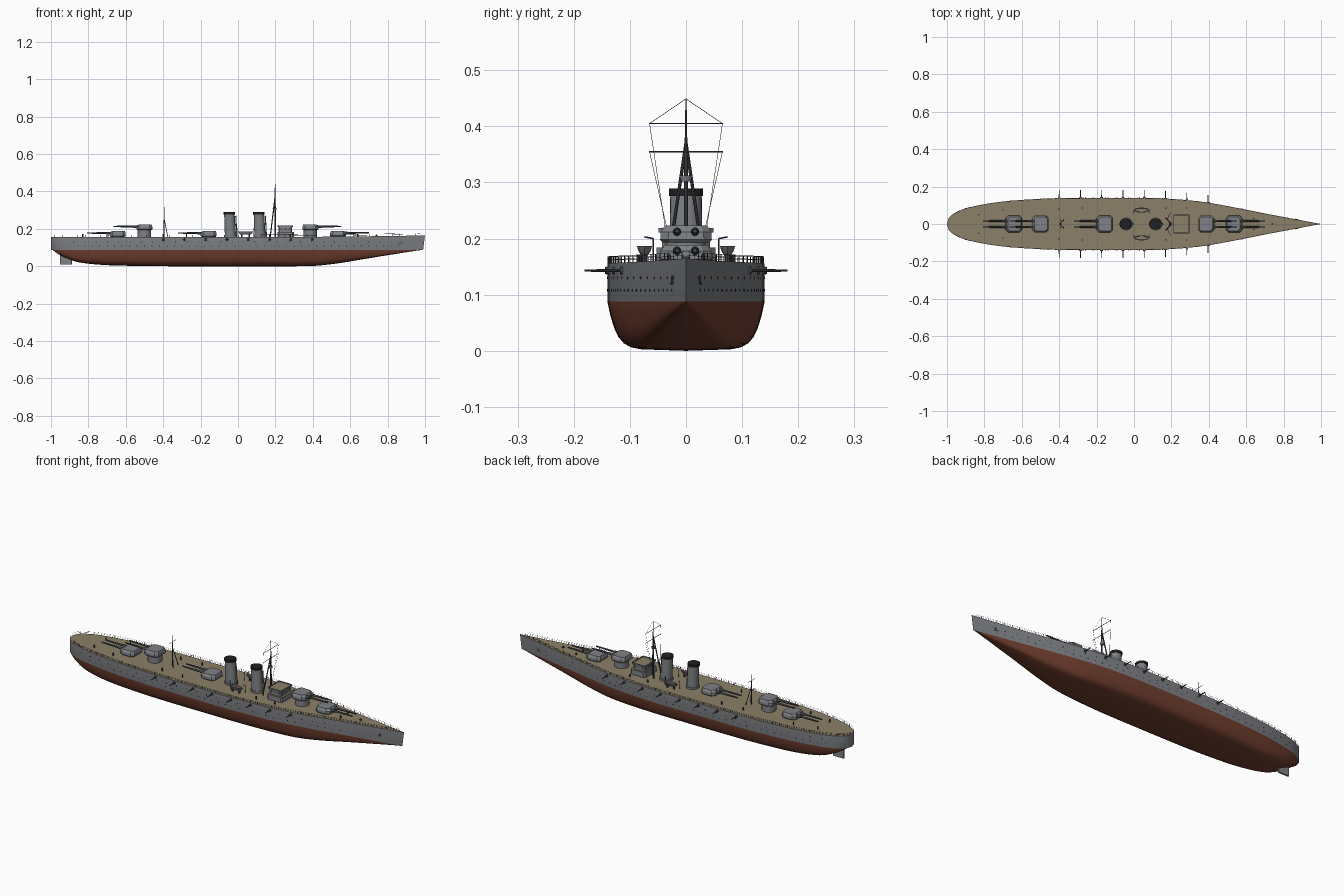
import bpy, bmesh, math
from mathutils import Vector, Matrix

if "Cube" in bpy.data.objects:
    bpy.data.objects.remove(bpy.data.objects["Cube"])


def mat(name, r, g, b):
    m = bpy.data.materials.new(name)
    m.diffuse_color = (r, g, b, 1)
    m.use_nodes = True
    m.node_tree.nodes["Principled BSDF"].inputs["Base Color"].default_value = m.diffuse_color
    return m


GREY = mat("hull grey", 0.21, 0.22, 0.235)
RED = mat("bottom red", 0.17, 0.05, 0.03)
DECK = mat("deck wood", 0.26, 0.215, 0.14)
STEEL = mat("dark steel", 0.06, 0.065, 0.072)
BLACK = mat("soot black", 0.015, 0.015, 0.017)


def finish(name, bm, *mats, smooth=None):
    bmesh.ops.recalc_face_normals(bm, faces=bm.faces)
    me = bpy.data.meshes.new(name)
    bm.to_mesh(me)
    bm.free()
    for m in mats:
        me.materials.append(m)
    ob = bpy.data.objects.new(name, me)
    bpy.context.collection.objects.link(ob)
    if smooth:
        bpy.context.view_layer.objects.active = ob
        bpy.ops.object.select_all(action='DESELECT')
        ob.select_set(True)
        bpy.ops.object.shade_smooth_by_angle(angle=math.radians(smooth))
    return ob


def rods(name, segs, r1, m, r2=None, n=8):
    """Straight (tapered) round bars between point pairs, as one object."""
    bm = bmesh.new()
    for a, b in segs:
        a, b = Vector(a), Vector(b)
        d = b - a
        M = Matrix.Translation((a + b) / 2) @ d.to_track_quat('Z', 'Y').to_matrix().to_4x4()
        bmesh.ops.create_cone(bm, cap_ends=True, segments=n, radius1=r1,
                              radius2=r1 if r2 is None else r2, depth=d.length, matrix=M)
    return finish(name, bm, m, smooth=40)


def loft(name, rings, m, top=None, smooth=None):
    """Skin a stack of (outline, z) rings and cap both ends."""
    bm = bmesh.new()
    rs = [[bm.verts.new((x, y, z)) for x, y in pts] for pts, z in rings]
    n = len(rs[0])
    for a, b in zip(rs, rs[1:]):
        for i in range(n):
            bm.faces.new((a[i], a[(i + 1) % n], b[(i + 1) % n], b[i]))
    bm.faces.new(rs[0][::-1])
    bm.faces.new(rs[-1]).material_index = 1 if top else 0
    return finish(name, bm, m, *([top] if top else []), smooth=smooth)


def rect(cx, hx, hy, c, cy=0):
    """Rectangle outline with cut corners."""
    q = [(hx, hy - c), (hx - c, hy), (c - hx, hy), (-hx, hy - c)]
    q += [(-x, -y) for x, y in q]
    return [(cx + x, cy + y) for x, y in q]


def circle(cx, r, n=24, cy=0, ry=None):
    return [(cx + r * math.cos(i * math.tau / n), cy + (ry or r) * math.sin(i * math.tau / n))
            for i in range(n)]


# Hull stations: x, half breadth, keel height
CTRL = [(-1, 0, .09), (-.99, .032, .086), (-.965, .054, .068), (-.92, .077, .045),
        (-.85, .096, .021), (-.72, .118, .007), (-.55, .132, .002), (-.35, .139, 0),
        (0, .14, 0), (.15, .137, 0), (.3, .126, 0), (.42, .11, .003), (.55, .086, .018),
        (.7, .056, .043), (.85, .027, .067), (.99, 0, .089)]
ST, STEP = [], 4
for i in range(len(CTRL) - 1):
    p = [Vector(CTRL[min(max(i + k, 0), len(CTRL) - 1)]) for k in (-1, 0, 1, 2)]
    for s in range(STEP):
        t = s / STEP
        ST.append(.5 * (2 * p[1] + (p[2] - p[0]) * t + (2 * p[0] - 5 * p[1] + 4 * p[2] - p[3]) * t * t
                        + (3 * p[1] - p[0] - 3 * p[2] + p[3]) * t ** 3))
ST.append(Vector(CTRL[-1]))


def half(x):
    for a, b in zip(ST, ST[1:]):
        if a.x <= x <= b.x:
            return a.y + (b.y - a.y) * (x - a.x) / (b.x - a.x)
    return 0


def deck_z(x):
    return .156 + .009 * max(0, x) ** 2


# Hull: section from keel to waterline, then the grey topside
WL = .088
SEC = [(0, 0), (.57, .03), (.70, .07), (.79, .15), (.86, .28), (.91, .45), (.96, .7), (1, 1)]
bm = bmesh.new()
grid = []
for x, b, k in ST:
    b, k = max(b, .0004), max(k, 0)
    side = [(x, b * u, min(k, WL - .001) + (WL - min(k, WL - .001)) * v) for u, v in SEC]
    side.append((x + .01 * max(0, x) ** 4, b, deck_z(x)))
    loop = side[::-1] + [(px, -y, z) for px, y, z in side[1:]]
    grid.append([bm.verts.new(c) for c in loop])
n = len(grid[0])
for a, b in zip(grid, grid[1:]):
    for i in range(n):
        f = bm.faces.new((a[i], a[(i + 1) % n], b[(i + 1) % n], b[i]))
        f.material_index = 2 if i == n - 1 else 0 if i in (0, n - 2) else 1
bm.faces.new(grid[0])
bm.faces.new(grid[-1][::-1])
finish("hull", bm, GREY, RED, DECK, smooth=35)
loft("rudder", [(rect(-.92, .033, .004, .002), .01), (rect(-.92, .033, .004, .002), .065)], GREY)

# Deck railing: stanchions and two wires
edge = [(x + .01 * max(0, x) ** 4, b - .0015, deck_z(x)) for x, b, k in ST if b > .003]
posts, wires = [], []
for s in (1, -1):
    for i in range(48):
        x = -.98 + i * .041
        y = s * (half(x) - .0015)
        posts.append(((x, y, deck_z(x)), (x, y, deck_z(x) + .012)))
    for h in (.006, .012):
        wires += [((a[0], s * a[1], a[2] + h), (b[0], s * b[1], b[2] + h))
                  for a, b in zip(edge, edge[1:])]
rods("rail_posts", posts, .0008, STEEL, n=5)
rods("rail_wires", wires, .0004, STEEL, n=4)

# Portholes in two rows, and side guns on ball mounts
ports = [((x, s * (half(x) - .003), z), (x, s * (half(x) + .0008), z))
         for s in (1, -1) for z, x0, k in ((.108, -.9, 44), (.13, -.88, 29))
         for x in [x0 + i * 1.76 / k for i in range(k + 1)]]
rods("portholes", ports, .0024, BLACK)
guns, mounts = [], []
for s in (1, -1):
    for i in range(8):
        x = -.4 + i * .1137
        b = half(x)
        guns.append(((x, s * (b - .005), .143), (x, s * (b + .041), .143)))
        mounts.append(((x, s * (b - .006), .143), (x, s * (b + .004), .143)))
rods("side_guns", guns, .003, STEEL, r2=.0018)
rods("side_gun_mounts", mounts, .009, STEEL, r2=.006, n=12)

# Anchors near the bow
rods("anchors", [seg for s in (1, -1) for seg in (
    ((.87, s * (half(.87) + .001), .134), (.87, s * (half(.87) + .002), .118)),
    ((.862, s * (half(.862) + .002), .12), (.878, s * (half(.878) + .002), .12)))], .002, STEEL)


# Main gun turrets: barbette, sloped house, twin barrels
def turret(name, x, z, d):
    loft(name + "_barbette", [(circle(x, .036), .15), (circle(x, .036), z)], GREY, smooth=40)
    loft(name + "_house", [(rect(x, .038, .042, .014), z - .002), (rect(x, .043, .046, .014), z + .003),
                           (rect(x, .042, .045, .014), z + .017),
                           (rect(x - d * .003, .035, .038, .012), z + .028)], GREY)
    zb = z + .017
    rods(name + "_barrels", [((x + d * .036, s * .016, zb), (x + d * .165, s * .016, zb + .001))
                             for s in (1, -1)], .0055, STEEL, r2=.0035, n=12)
    rods(name + "_barrel_sleeves", [((x + d * .03, s * .016, zb), (x + d * .06, s * .016, zb))
                                    for s in (1, -1)], .008, STEEL, r2=.006, n=12)


for name, x, z, d in (("fore_low", .535, .161, 1), ("fore_high", .387, .195, 1), ("middle", -.157, .16, -1),
                      ("aft_high", -.5, .195, -1), ("aft_low", -.643, .16, -1)):
    turret(name + "_turret", x, z, d)

# Funnels, raked slightly aft, with black caps
for name, x in (("aft_funnel", -.04), ("fore_funnel", .118)):
    loft(name + "_base", [(circle(x, .034), .15), (circle(x, .034), .166)], GREY, smooth=40)
    loft(name, [(circle(x, .03), .155), (circle(x - .006, .028), .278)], GREY, smooth=40)
    loft(name + "_cap", [(circle(x - .006, .0305), .276), (circle(x - .007, .0305), .289)], BLACK, smooth=40)
    rods(name + "_pipe", [((x + .034, 0, .16), (x + .028, 0, .27))], .003, GREY)

# Bridge: lower house, upper house, open wooden roof with a rim, windows
loft("bridge_lower", [(rect(.255, .045, .053, .008), .15), (rect(.255, .045, .053, .008), .184)], GREY, DECK)
loft("bridge_upper", [(rect(.253, .036, .043, .006), .18), (rect(.253, .036, .043, .006), .21),
                      (rect(.253, .041, .049, .006), .211), (rect(.253, .041, .049, .006), .219),
                      (rect(.253, .038, .046, .005), .219), (rect(.253, .038, .046, .005), .214)], GREY, DECK)
wins = [((.253 + d * .035, y, .199), (.253 + d * .0367, y, .199)) for d in (1, -1)
        for y in (-.03, -.015, 0, .015, .03)]
wins += [((.253 + dx, s * .042, .199), (.253 + dx, s * .0437, .199)) for s in (1, -1) for dx in (-.02, 0, .02)]
rods("bridge_windows", wins, .0045, BLACK, n=4)

# Fore tripod mast with yards, lookout top and rigging
rods("fore_mast", [((.2, 0, .155), (.198, 0, .38))], .0042, STEEL, r2=.003)
rods("fore_topmast", [((.198, 0, .375), (.198, 0, .45))], .0022, STEEL, r2=.001)
rods("fore_mast_legs", [((.172, s * .032, .155), (.198, 0, .37)) for s in (1, -1)], .003, STEEL)
loft("lookout_top", [(circle(.196, .009, 12), .302), (circle(.196, .011, 12), .312)], GREY)
rods("fore_yards", [((.198, -.066, z), (.198, .066, z)) for z in (.355, .405)], .0012, STEEL, n=6)
rods("fore_rigging", [seg for s in (1, -1) for seg in (
    ((.198, s * .065, .405), (.18, s * .034, .2)), ((.198, s * .065, .355), (.18, s * .03, .2)),
    ((.198, s * .065, .405), (.198, 0, .449)))], .0005, STEEL, n=4)

# Aft mast
rods("aft_mast", [((-.395, 0, .155), (-.395, 0, .318))], .003, STEEL, r2=.0012)
rods("aft_mast_legs", [((-.375, s * .022, .155), (-.395, 0, .255)) for s in (1, -1)], .0018, STEEL)
rods("aft_yard", [((-.395, -.03, .285), (-.395, .03, .285))], .001, STEEL, n=6)

# Boats on cradles with davits
for s, side in ((1, "port"), (-1, "starboard")):
    y = s * .074
    loft(side + "_boat", [(circle(.04, .026, 20, y, .005), .169), (circle(.04, .036, 20, y, .011), .178),
                          (circle(.04, .041, 20, y, .0135), .187), (circle(.04, .037, 20, y, .011), .187),
                          (circle(.04, .034, 20, y, .009), .183)], GREY, DECK, smooth=40)
    rods(side + "_boat_cradle", [((x, y, .153), (x, y, .173)) for x in (.02, .06)], .005, STEEL)
    dav = []
    for x in (-.003, .083):
        dav += [((x, s * .058, .155), (x, s * .058, .2)), ((x, s * .058, .2), (x, s * .074, .203))]
    rods(side + "_davits", dav, .0014, STEEL, n=6)

# Deck ventilators and bollards
spots = [(-.7, .075), (-.4, .08), (-.275, .085), (.17, .085), (.28, .085), (.64, .03), (-.83, .05)]
rods("deck_vents", [((x, s * y, .154), (x, s * y, .172)) for x, y in spots for s in (1, -1)], .0035, STEEL)
rods("capstan", [((.74, 0, .155), (.74, 0, .168))], .006, STEEL, n=12)
